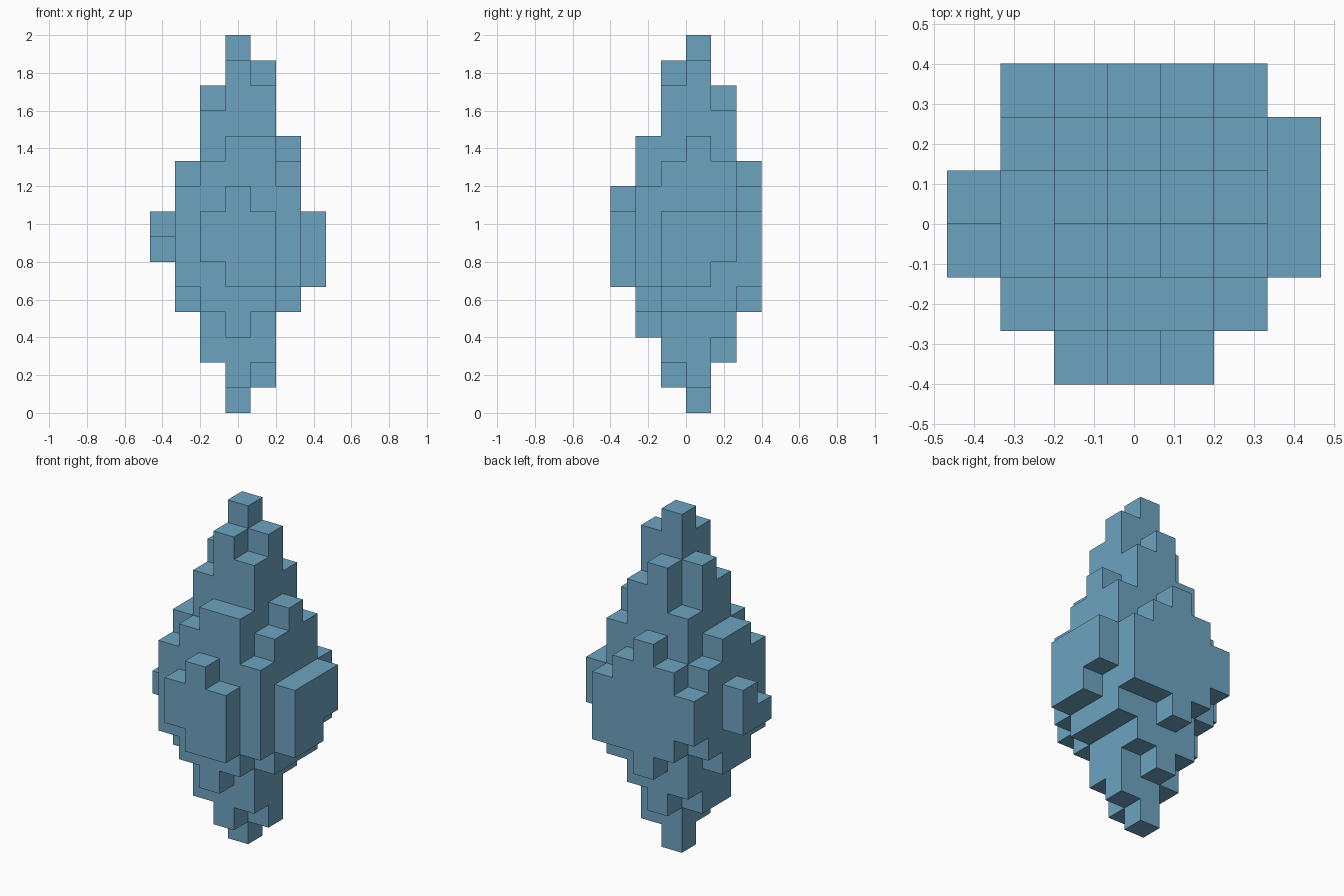
import bpy
import bmesh
from mathutils import Vector

default_cube = bpy.data.objects.get("Cube")
if default_cube:
    bpy.data.objects.remove(default_cube, do_unlink=True)

# Blocky crystal: fifteen cells tall, seven wide and six deep
CELL = 2 / 15
ORIGIN = Vector((-3.5, -3, 0))

# First and last filled layer of each column (hex digits, x along a row,
# one row per step of y from front to back, dots are empty)
LOWEST = ["..655..", ".54345.", "6421245", "6420145", ".532346", ".65455."]
HIGHEST = ["..787..", ".89aa8.", "69bdc97", "79ced a7".replace(" ", ""),
           ".8acb97", ".78987."]


def filled_cells():
    """Return the set of filled grid cells."""
    cells = set()
    for y, (low_row, high_row) in enumerate(zip(LOWEST, HIGHEST)):
        for x, (low, high) in enumerate(zip(low_row, high_row)):
            if low != ".":
                for z in range(int(low, 16), int(high, 16) + 1):
                    cells.add((x, y, z))
    return cells


def add_side(bm, cell, axis, sign):
    """Add one outward-facing square side of a cell."""
    normal, u, v = Vector(), Vector(), Vector()
    normal[axis] = sign / 2
    u[(axis + 1) % 3] = 0.5
    v[(axis + 2) % 3] = 0.5 * sign
    middle = Vector(cell) + Vector((0.5, 0.5, 0.5)) + normal + ORIGIN
    corners = (-u - v, u - v, u + v, -u + v)
    bm.faces.new([bm.verts.new((middle + c) * CELL) for c in corners])


# Only the exposed sides become faces
cells = filled_cells()
bm = bmesh.new()
for cell in sorted(cells):
    for axis in range(3):
        for sign in (-1, 1):
            neighbour = list(cell)
            neighbour[axis] += sign
            if tuple(neighbour) not in cells:
                add_side(bm, cell, axis, sign)
bmesh.ops.remove_doubles(bm, verts=bm.verts, dist=CELL / 100)

mesh = bpy.data.meshes.new("crystal")
bm.to_mesh(mesh)
bm.free()
crystal = bpy.data.objects.new("crystal", mesh)
bpy.context.collection.objects.link(crystal)

# Single flat colour
colour = (0.155, 0.37, 0.53, 1)
material = bpy.data.materials.new("soft blue")
material.use_nodes = True
material.diffuse_color = colour
material.node_tree.nodes["Principled BSDF"].inputs["Base Color"].default_value = colour
mesh.materials.append(material)
